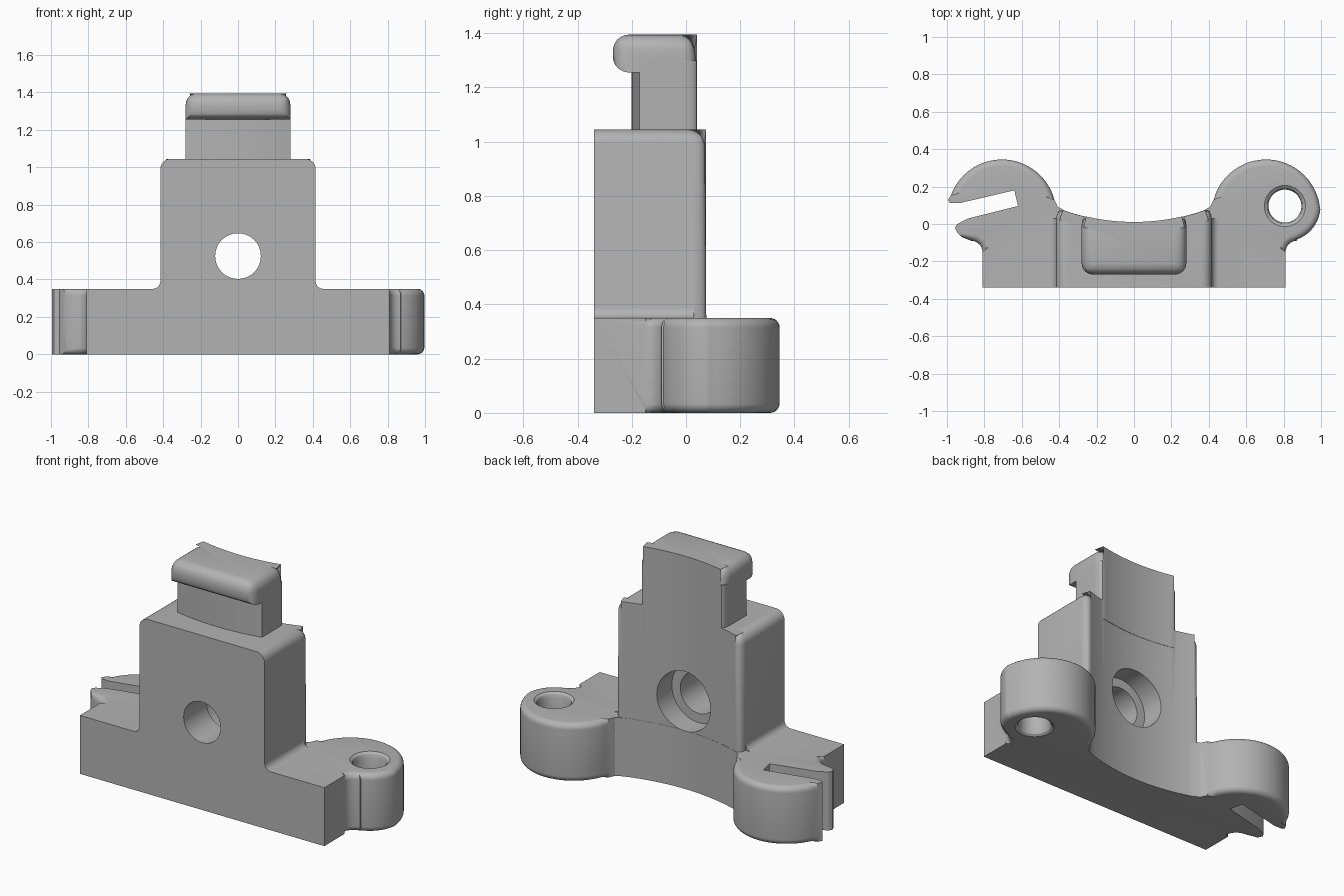
import bpy, bmesh
from math import sin, cos, radians, sqrt, pi
from mathutils import Matrix

if "Cube" in bpy.data.objects:
    bpy.data.objects.remove(bpy.data.objects["Cube"])

grey = bpy.data.materials.new("plain grey")
grey.use_nodes = True
grey.diffuse_color = (0.45, 0.45, 0.45, 1)
grey.node_tree.nodes["Principled BSDF"].inputs["Base Color"].default_value = (0.45, 0.45, 0.45, 1)

FRONT = -0.34


def arc(cx, cy, r, a0, a1, n):
    steps = [radians(a0 + (a1 - a0) * i / n) for i in range(n + 1)]
    return [(cx + r * cos(a), cy + r * sin(a)) for a in steps]


def hollow(x0, x1, r=1.15, n=24):
    """Points along the shallow hollow of the back."""
    xs = [x0 + (x1 - x0) * i / n for i in range(n + 1)]
    return [(x, 1.16 - sqrt(r * r - x * x)) for x in xs]


def add_object(name, bm):
    bmesh.ops.recalc_face_normals(bm, faces=bm.faces)
    mesh = bpy.data.meshes.new(name)
    bm.to_mesh(mesh)
    bm.free()
    mesh.materials.append(grey)
    ob = bpy.data.objects.new(name, mesh)
    bpy.context.collection.objects.link(ob)
    return ob


def prism(name, outline, z0, z1, rule=None, radius=0, matrix=None):
    """Extrude an outline and round the edges picked by the rule."""
    bm = bmesh.new()
    face = bm.faces.new([bm.verts.new((x, y, z0)) for x, y in outline])
    top = bmesh.ops.extrude_face_region(bm, geom=[face])["geom"]
    for v in top:
        if isinstance(v, bmesh.types.BMVert):
            v.co.z = z1
    if rule:
        edges = [e for e in bm.edges if rule(e.verts[0].co, e.verts[1].co)]
        bmesh.ops.bevel(bm, geom=edges, offset=radius, segments=6, profile=0.5,
                        affect='EDGES', clamp_overlap=False)
    if matrix:
        bm.transform(matrix)
    return add_object(name, bm)


def lathe(name, profile, matrix):
    """Closed turned solid from (radius, height) pairs."""
    bm = bmesh.new()
    rings = [[bm.verts.new((x, y, z)) for x, y in arc(0, 0, r, 0, 352.5, 47)] for r, z in profile]
    for a, b in zip(rings, rings[1:]):
        for i in range(48):
            bm.faces.new((a[i - 1], a[i], b[i], b[i - 1]))
    bm.faces.new(rings[0])
    bm.faces.new(rings[-1])
    bm.transform(matrix)
    return add_object(name, bm)


def combine(target, other, operation):
    mod = target.modifiers.new("join", 'BOOLEAN')
    mod.operation, mod.object, mod.solver = operation, other, 'EXACT'
    bpy.context.view_layer.objects.active = target
    bpy.ops.object.modifier_apply(modifier=mod.name)
    bpy.data.objects.remove(other)


def vertical(a, b):
    return abs(a.z - b.z) > 0.01


# Base with a round eyelet lobe on the left and an open clip on the right
outline = [(-0.81, FRONT), (0.81, FRONT)]
outline += arc(0.87, -0.15, 0.06, 180, 90, 6)
outline += arc(0.807, 0.096, 0.19, -70, -5, 10)
outline += arc(0.706, 0.055, 0.29, 6, 165, 28)
outline += [(0.407, 0.092)] + hollow(0.37, -0.37) + [(-0.407, 0.092)]
outline += arc(-0.706, 0.055, 0.29, 15, 160, 28)
outline += [(-0.995, 0.127), (-0.985, 0.113), (-0.93, 0.112), (-0.64, 0.18), (-0.62, 0.096),
            (-0.885, 0.03), (-0.945, 0), (-0.957, -0.02), (-0.945, -0.045), (-0.92, -0.07)]
outline += arc(-0.87, -0.15, 0.06, 90, 0, 6)


def lobe_rim(a, b):
    def on_lobe(v):
        in_slot = v.x < -0.6 and -0.06 < v.y < 0.15 or -0.7 < v.x < -0.6 and v.y < 0.2
        return abs(v.x) > 0.42 and v.y > -0.151 and not in_slot
    return not vertical(a, b) and on_lobe(a) and on_lobe(b)


base = prism("mounting_bracket", outline, 0, 0.35, lobe_rim, 0.035)

# Eyelet hole with flared rims
flare = [(0.118, -0.01), (0.11, 0), (0.096, 0.01), (0.088, 0.03)]
flare += [(r, 0.35 - z) for r, z in reversed(flare)]
combine(base, lathe("eyelet_cutter", flare, Matrix.Translation((0.807, 0.096, 0))), 'DIFFERENCE')


# Column with rounded back and top edges
def column_edges(a, b):
    if vertical(a, b):
        return abs(a.x) > 0.414 and a.y > 0
    return a.z > 1 and max(a.y, b.y) > FRONT + 0.01


column = prism("column", [(-0.415, FRONT), (0.415, FRONT)] + hollow(0.415, -0.415, 1.151),
               0.3, 1.045, column_edges, 0.055)
combine(base, column, 'UNION')

# Fillets where the column meets the base
for side in (1, -1):
    cove = [(0.405, 0.34), (0.455, 0.34)] + arc(0.455, 0.39, 0.04, 270, 180, 6) + [(0.405, 0.39)]
    stand = Matrix(((side, 0, 0, 0), (0, 0, 1, 0), (0, 1, 0, 0), (0, 0, 0, 1)))
    combine(base, prism("fillet", cove, FRONT, 0.03, matrix=stand), 'UNION')

# Neck curved front and back, under the hooked head
neck_plan = hollow(-0.28, 0.28, 1.361) + hollow(0.28, -0.28, 1.149)
neck = prism("neck", neck_plan, 0.93, 1.3,
             lambda a, b: vertical(a, b) and abs(a.x) > 0.279 and a.y > 0, 0.06)
combine(base, neck, 'UNION')


def head_edges(a, b):
    if vertical(a, b):
        return abs(a.x) > 0.279
    return a.z > 1.3 or max(a.y, b.y) < -0.2


head = prism("hook_head", [(-0.28, -0.27), (0.28, -0.27)] + hollow(0.28, -0.28, 1.149),
             1.255, 1.395, head_edges, 0.06)
combine(base, head, 'UNION')

# Screw hole with a wider counterbore from the back
bore = [(0.122, 0.5), (0.122, 0.12), (0.178, 0.12), (0.178, -0.3)]
combine(base, lathe("bore_cutter", bore,
                    Matrix.Translation((0, 0, 0.525)) @ Matrix.Rotation(pi / 2, 4, 'X')), 'DIFFERENCE')

# Smooth shading with sharp corners kept
bpy.ops.object.select_all(action='DESELECT')
base.select_set(True)
bpy.context.view_layer.objects.active = base
bpy.ops.object.shade_smooth_by_angle(angle=radians(32))
